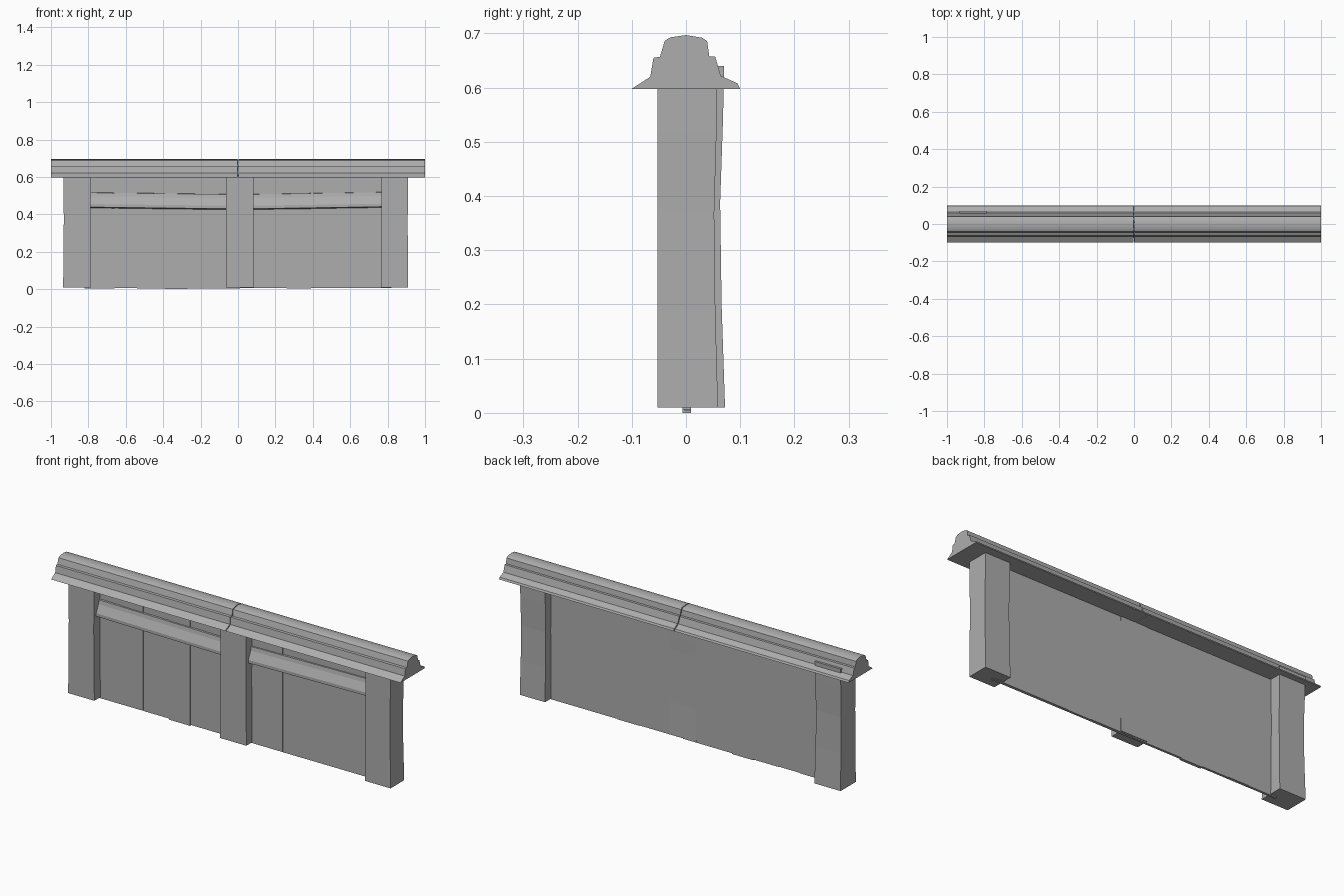
import bpy, bmesh

if "Cube" in bpy.data.objects:
    bpy.data.objects.remove(bpy.data.objects["Cube"], do_unlink=True)

GREY = (0.42, 0.42, 0.42, 1)
mat = bpy.data.materials.new("stone_grey")
mat.use_nodes = True
mat.diffuse_color = GREY
mat.node_tree.nodes["Principled BSDF"].inputs["Base Color"].default_value = GREY


def loft(name, rings, smooth=False):
    """Skin equal-length rings of points and close both ends."""
    bm = bmesh.new()
    loops = [[bm.verts.new(p) for p in ring] for ring in rings]
    n = len(loops[0])
    for a, b in zip(loops, loops[1:]):
        for i in range(n):
            j = (i + 1) % n
            bm.faces.new((a[i], a[j], b[j], b[i]))
    bm.faces.new(loops[0])
    bm.faces.new(loops[-1])
    bmesh.ops.recalc_face_normals(bm, faces=bm.faces)
    mesh = bpy.data.meshes.new(name)
    bm.to_mesh(mesh)
    bm.free()
    mesh.materials.append(mat)
    obj = bpy.data.objects.new(name, mesh)
    bpy.context.collection.objects.link(obj)
    if smooth:
        bpy.ops.object.select_all(action='DESELECT')
        obj.select_set(True)
        bpy.context.view_layer.objects.active = obj
        bpy.ops.object.shade_smooth_by_angle(angle=0.5)
    return obj


def post(name, x0, x1, front, back, top, bow):
    """Upright whose waist is drawn in by bow, at the sides and the back."""
    rings = []
    for t, k in ((0, 0), (0.3, 0.7), (0.6, 1), (0.85, 0.4), (1, 0.2)):
        z = 0.01 + (top - 0.01) * t
        a, b, y = x0 + bow * k * 0.4, x1 - bow * k * 0.4, back - bow * k
        rings.append([(a, front, z), (b, front, z), (b, y, z), (a, y, z)])
    return loft(name, rings)


# Posts: the right one pokes through the coping at the back
post("right_post", -0.935, -0.785, -0.053, 0.072, 0.64, 0.009)
post("left_post", 0.765, 0.91, -0.053, 0.059, 0.605, 0.007)
post("middle_post", -0.065, 0.085, -0.053, 0.013, 0.605, 0.006)

# Infill wall made of slabs with slightly uneven front faces and feet
edges = [-0.82, -0.66, -0.54, -0.39, -0.27, 0.01, 0.26, 0.39, 0.82]
for i, (x0, x1) in enumerate(zip(edges, edges[1:])):
    front = -0.003 - 0.003 * (i % 2)
    foot = 0 if i == 3 else 0.004 + 0.002 * (i % 2)
    loft("wall_slab_%d" % (i + 1),
         [[(x0, front, z), (x1, front, z), (x1, 0.009, z), (x0, 0.009, z)]
          for z in (foot, 0.61)])

# Moulded rails on the front, sagging a little towards the middle post
rail = [(0.004, 0.515), (-0.012, 0.513), (-0.016, 0.493),
        (-0.034, 0.452), (-0.034, 0.436), (0.004, 0.43)]
for name, x0, x1, d0, d1 in (("right_rail", -0.79, -0.06, 0.003, -0.006),
                             ("left_rail", 0.08, 0.77, -0.006, 0.005)):
    loft(name, [[(x, y, z + d) for y, z in rail]
                for x, d in ((x0, d0), (x1, d1))])

# Coping in two lengths with a narrow wandering joint
coping = [(-0.1, 0.598), (-0.066, 0.62), (-0.06, 0.655), (-0.048, 0.657),
          (-0.039, 0.687), (-0.028, 0.693), (0, 0.697), (0.03, 0.692),
          (0.039, 0.686), (0.043, 0.658), (0.054, 0.657), (0.064, 0.622),
          (0.095, 0.608), (0.1, 0.598)]
for name, side in (("right_coping", -1), ("left_coping", 1)):
    joint = [(side * 0.002 + 0.003 * (i % 2) - 0.0015, y, z)
             for i, (y, z) in enumerate(coping)]
    loft(name, [[(side, y, z) for y, z in coping], joint], smooth=True)
